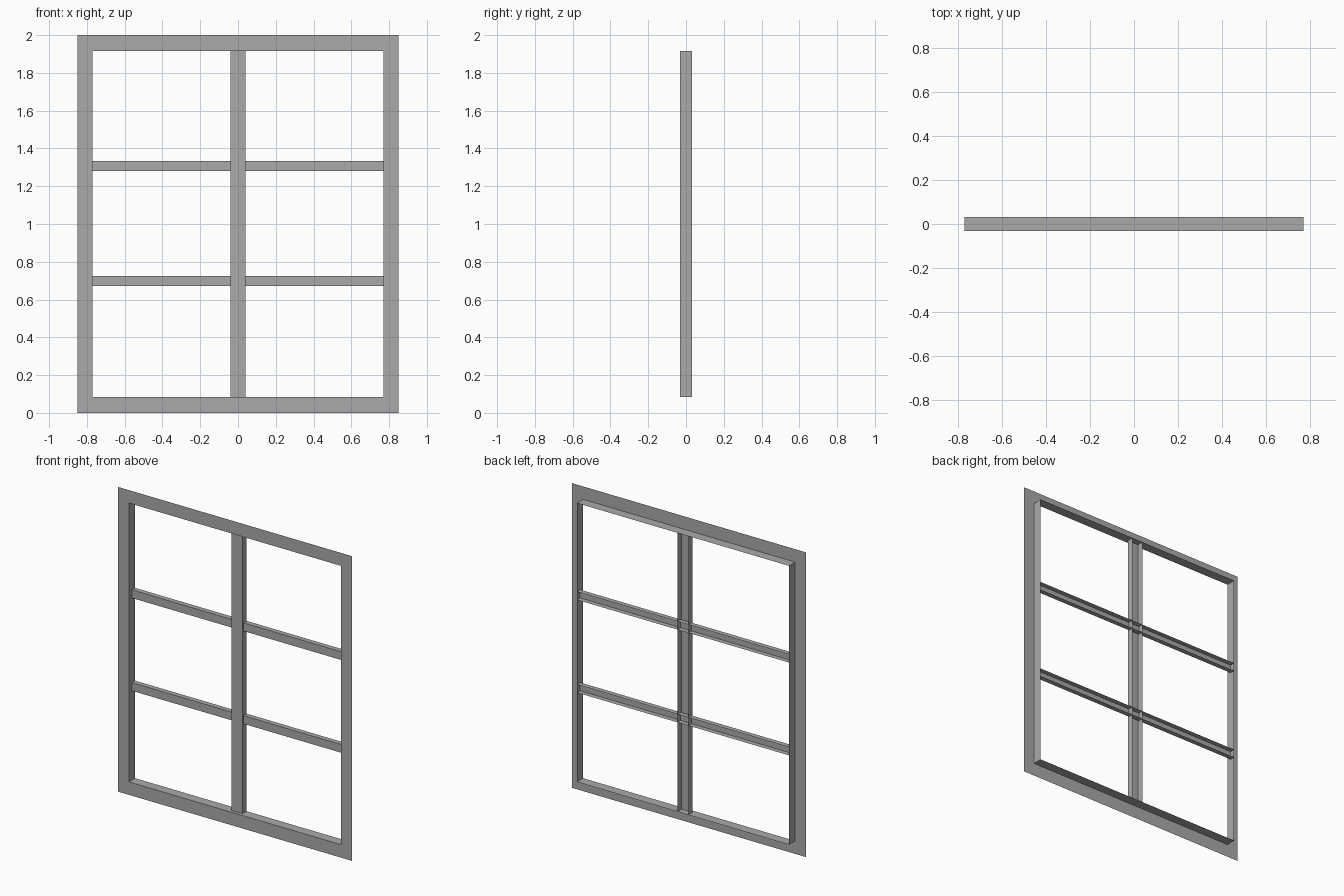
import bpy
import bmesh

cube = bpy.data.objects.get("Cube")
if cube:
    bpy.data.objects.remove(cube, do_unlink=True)

GREY = (0.40, 0.40, 0.40, 1.0)
paint = bpy.data.materials.new("grey_paint")
paint.use_nodes = True
paint.diffuse_color = GREY
paint.node_tree.nodes["Principled BSDF"].inputs["Base Color"].default_value = GREY

FRONT, BACK = -0.032, 0.032
OUT_X, IN_X = 0.85, 0.77
BOTTOM, TOP, BORDER = 0.0, 2.0, 0.085
IN_BOTTOM, IN_TOP = BOTTOM + BORDER, TOP - BORDER


def build(name, quads):
    """Make a sheet object from a list of four-cornered faces."""
    bm = bmesh.new()
    for quad in quads:
        bm.faces.new([bm.verts.new(p) for p in quad])
    bmesh.ops.remove_doubles(bm, verts=bm.verts, dist=0.0001)
    mesh = bpy.data.meshes.new(name)
    bm.to_mesh(mesh)
    bm.free()
    mesh.materials.append(paint)
    obj = bpy.data.objects.new(name, mesh)
    bpy.context.collection.objects.link(obj)


def ring(x, z0, z1, y):
    return [(-x, y, z0), (x, y, z0), (x, y, z1), (-x, y, z1)]


def bridge(a, b):
    """Faces joining two four-cornered loops."""
    return [(a[i], a[(i + 1) % 4], b[(i + 1) % 4], b[i]) for i in range(4)]


# Flat front border with a thin lining around the opening
outer = ring(OUT_X, BOTTOM, TOP, FRONT)
inner = ring(IN_X, IN_BOTTOM, IN_TOP, FRONT)
rear = ring(IN_X, IN_BOTTOM, IN_TOP, BACK)
build("window_frame", bridge(outer, inner) + bridge(inner, rear))


def channel(name, x, z0, z1, front, upright):
    """Bar open at the back and at both ends."""
    face = ring(x, z0, z1, front)
    walls = bridge(face, ring(x, z0, z1, BACK))
    build(name, [face] + (walls[1::2] if upright else walls[0::2]))


# Upright centre bar and the two cross bars set slightly behind it
channel("centre_mullion", 0.04, IN_BOTTOM, IN_TOP, -0.011, True)
for name, z in (("lower_crossbar", 0.698), ("upper_crossbar", 1.307)):
    channel(name, IN_X, z - 0.027, z + 0.027, -0.001, False)
